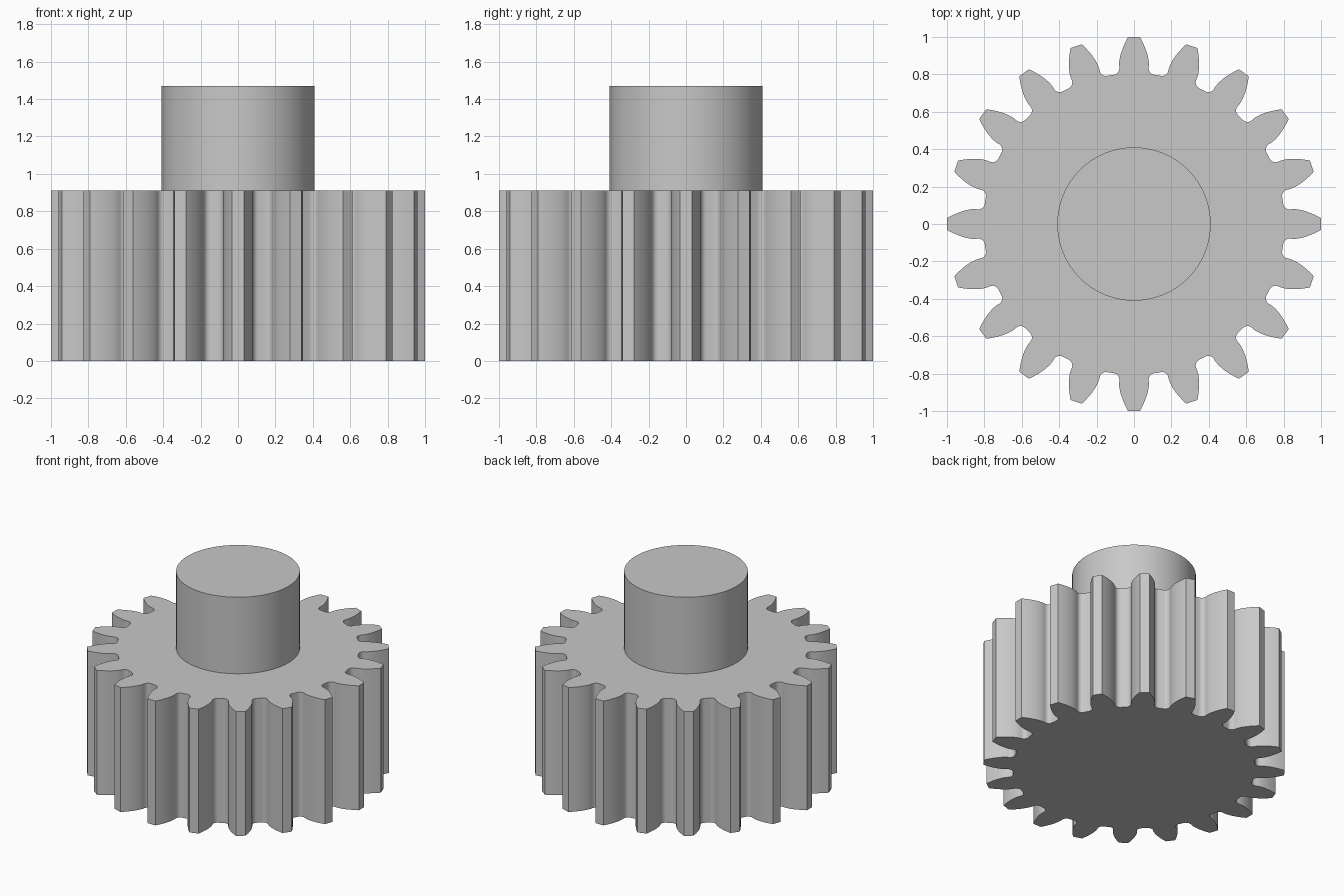
import bpy, bmesh
from math import pi, sin, cos, tan, acos, asin, atan2, hypot, radians

cube = bpy.data.objects.get("Cube")
if cube:
    bpy.data.objects.remove(cube)

# Gear dimensions
TEETH = 20
TIP_R = 1.0
MODULE = 2 * TIP_R / (TEETH + 2)
PITCH_R = MODULE * TEETH / 2
PRESSURE = radians(20)
BASE_R = PITCH_R * cos(PRESSURE)
ROOT_R = 0.805
FILLET = 0.035
GEAR_H = 0.91
HUB_R = 0.41
TOP_Z = 1.47

# Single plain material
steel = bpy.data.materials.new("plain_grey")
steel.use_nodes = True
GREY = (0.58, 0.58, 0.58, 1)
steel.diffuse_color = GREY
steel.node_tree.nodes["Principled BSDF"].inputs["Base Color"].default_value = GREY


def half_angle(r):
    """Half of the tooth's angular thickness on an involute flank."""
    a = acos(min(1, BASE_R / r))
    return pi / (2 * TEETH) + tan(PRESSURE) - PRESSURE - (tan(a) - a)


def half_tooth(steps=8):
    """(angle, radius) pairs from the tip down to the root."""
    pts = []
    for i in range(steps + 1):
        r = TIP_R + (BASE_R - TIP_R) * i / steps
        pts.append((half_angle(r), r))
    # Round fillet between the flank and the root circle
    start = half_angle(BASE_R)
    d = ROOT_R + FILLET
    delta = asin(FILLET / d)
    for i in range(steps + 1):
        phi = (pi / 2 - delta) * i / steps
        u = d * cos(delta) - FILLET * sin(phi)
        v = FILLET - FILLET * cos(phi)
        pts.append((start + atan2(v, u), hypot(u, v)))
    return pts


def gear_profile():
    half = half_tooth()
    tooth = [(-a, r) for a, r in reversed(half)] + half + [(pi / TEETH, ROOT_R)]
    return [(r * cos(a + k * 2 * pi / TEETH), r * sin(a + k * 2 * pi / TEETH))
            for k in range(TEETH) for a, r in tooth]


def prism(name, profile, z0, z1):
    """Extrude a closed outline between two heights."""
    bm = bmesh.new()
    face = bm.faces.new([bm.verts.new((x, y, z0)) for x, y in profile])
    top = bmesh.ops.extrude_face_region(bm, geom=[face], use_keep_orig=True)
    verts = [g for g in top["geom"] if isinstance(g, bmesh.types.BMVert)]
    bmesh.ops.translate(bm, verts=verts, vec=(0, 0, z1 - z0))
    bmesh.ops.recalc_face_normals(bm, faces=bm.faces)
    mesh = bpy.data.meshes.new(name)
    bm.to_mesh(mesh)
    bm.free()
    mesh.materials.append(steel)
    obj = bpy.data.objects.new(name, mesh)
    bpy.context.collection.objects.link(obj)
    bpy.ops.object.select_all(action="DESELECT")
    obj.select_set(True)
    bpy.context.view_layer.objects.active = obj
    bpy.ops.object.shade_smooth_by_angle(angle=radians(30))
    return obj


# Toothed wheel
prism("gear_wheel", gear_profile(), 0, GEAR_H)

# Round hub standing on the wheel
SIDES = 96
circle = [(HUB_R * cos(2 * pi * i / SIDES), HUB_R * sin(2 * pi * i / SIDES))
          for i in range(SIDES)]
prism("hub", circle, GEAR_H, TOP_Z)
